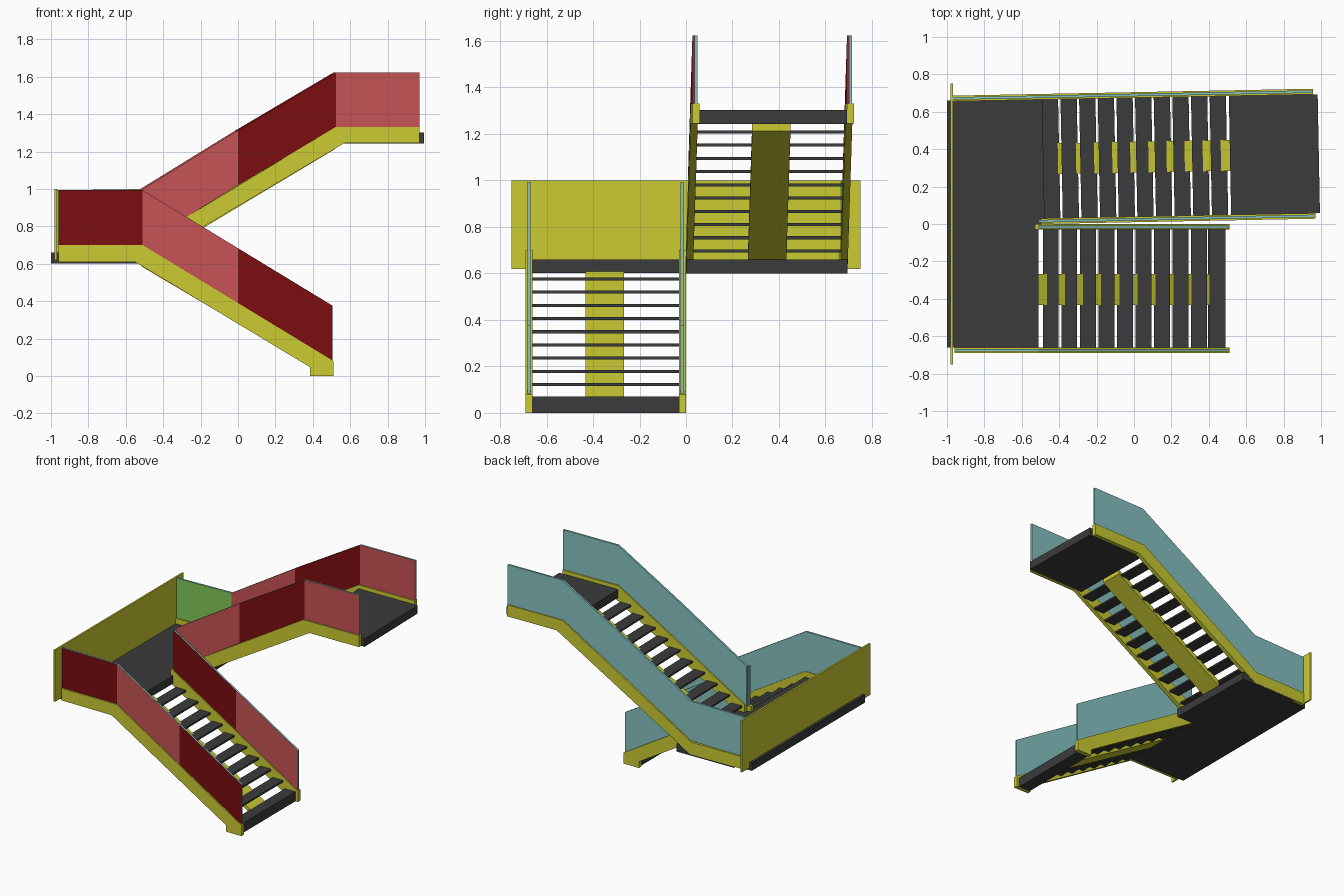
import bpy, bmesh, math
from mathutils import Matrix, Vector

if "Cube" in bpy.data.objects:
    bpy.data.objects.remove(bpy.data.objects["Cube"])


def material(name, rgb):
    m = bpy.data.materials.new(name)
    m.diffuse_color = (*rgb, 1)
    m.use_nodes = True
    m.node_tree.nodes["Principled BSDF"].inputs["Base Color"].default_value = m.diffuse_color
    return m


YELLOW = material("yellow_steel", (0.60, 0.60, 0.034))
GREY = material("dark_grey_tread", (0.044, 0.044, 0.044))
RED = material("red_panel", (0.57, 0.087, 0.09))
DARK_RED = material("dark_red_panel", (0.20, 0.004, 0.005))
GREEN = material("green_panel", (0.22, 0.58, 0.10))
TEAL = material("teal_panel", (0.24, 0.54, 0.54))

# The upper flight is turned very slightly about the landing edge
PIVOT = Vector((-0.5, 0, 0))
TURN = (Matrix.Translation(PIVOT) @ Matrix.Rotation(math.radians(1.1), 4, 'Z')
        @ Matrix.Translation(-PIVOT))


def prism(name, profile, y0, y1, mat, turned=False, front=None):
    """Extrude an x-z profile along y; optional other material on the -y face."""
    bm = bmesh.new()
    a = [bm.verts.new((x, y0, z)) for x, z in profile]
    b = [bm.verts.new((x, y1, z)) for x, z in profile]
    n = len(a)
    f = bm.faces.new(a)
    bm.faces.new(b[::-1])
    for i in range(n):
        j = (i + 1) % n
        bm.faces.new((a[i], b[i], b[j], a[j]))
    if front:
        f.material_index = 1
    bmesh.ops.recalc_face_normals(bm, faces=bm.faces)
    if turned:
        bm.transform(TURN)
    me = bpy.data.meshes.new(name)
    bm.to_mesh(me)
    bm.free()
    me.materials.append(mat)
    if front:
        me.materials.append(front)
    ob = bpy.data.objects.new(name, me)
    bpy.context.collection.objects.link(ob)
    return ob


def box(name, x0, x1, y0, y1, z0, z1, mat, turned=False):
    return prism(name, [(x0, z0), (x1, z0), (x1, z1), (x0, z1)], y0, y1, mat, turned)


def railing(name, line, y, colours, turned=False):
    """Thin panels standing on a line of points, one front colour each."""
    for i, c in enumerate(colours):
        (xa, za), (xb, zb) = line[i], line[i + 1]
        prism(f"{name}_panel_{i + 1}",
              [(xa, za), (xb, zb), (xb, zb + 0.293), (xa, za + 0.293)],
              y - 0.007, y + 0.007, TEAL, turned, c)


# Landing, end wall and top platform
box("landing", -1.0, -0.51, -0.66, 0.66, 0.602, 0.66, GREY)
box("landing_extension", -0.86, -0.395, 0.0, 0.693, 0.60, 0.659, GREY, True)
box("end_wall", -0.982, -0.969, -0.75, 0.75, 0.62, 1.0, YELLOW)
box("top_platform", 0.52, 0.995, 0.03, 0.665, 1.242, 1.302, GREY, True)

# Lower stringers
foot = [(0.51, 0.08), (0.51, 0), (0.385, 0), (0.385, 0.047)]
prism("lower_outer_stringer",
      [(-0.96, 0.61), (-0.96, 0.70), (-0.51, 0.70)] + foot + [(-0.55, 0.61)],
      -0.69, -0.66, YELLOW)
prism("lower_inner_stringer",
      [(-0.53, 0.60), (-0.53, 0.70), (-0.51, 0.70)] + foot, -0.03, 0.0, YELLOW)

# Upper stringers
top = [(0.52, 1.33), (0.97, 1.33), (0.97, 1.245), (0.57, 1.245)]
prism("upper_inner_stringer",
      [(-0.50, 0.613), (-0.50, 0.715)] + top, 0.0, 0.03, YELLOW, True)
prism("upper_outer_stringer",
      [(-0.96, 0.61), (-0.96, 0.70), (-0.52, 0.70)] + top + [(-0.505, 0.61)],
      0.665, 0.695, YELLOW, True)

# Treads
for i in range(10):
    z = 0.058 + 0.0569 * i
    xr = 0.49 - 0.0992 * i
    box(f"lower_tread_{i + 1}", xr - 0.085, xr, -0.66, -0.03, z, z + 0.013, GREY)
    z += 0.632
    xl = -0.48 + 0.0997 * i
    box(f"upper_tread_{i + 1}", xl, xl + 0.087, 0.03, 0.665, z, z + 0.013, GREY, True)
box("bottom_step_block", 0.395, 0.49, -0.66, -0.03, 0.0, 0.058, GREY)

# Sloping centre beams under the treads
prism("lower_centre_beam",
      [(-0.515, 0.612), (0.405, 0.071), (0.405, 0.04), (-0.515, 0.585)],
      -0.433, -0.267, YELLOW)
prism("upper_centre_beam",
      [(0.522, 1.245), (-0.40, 0.703), (-0.40, 0.66), (0.522, 1.212)],
      0.265, 0.43, YELLOW, True)

# Railing panels
low = [(-0.96, 0.70), (-0.51, 0.70), (0.0, 0.39), (0.505, 0.083)]
high = [(-0.96, 0.70), (-0.51, 0.706), (0.0, 1.02), (0.525, 1.33), (0.97, 1.33)]
railing("lower_outer", low, -0.675, [DARK_RED, RED, DARK_RED])
railing("lower_inner", low[1:], -0.016, [DARK_RED, RED])
railing("upper_inner", high[1:], 0.015, [RED, DARK_RED, RED], True)
railing("upper_outer", high, 0.68, [GREEN, RED, DARK_RED, RED], True)
